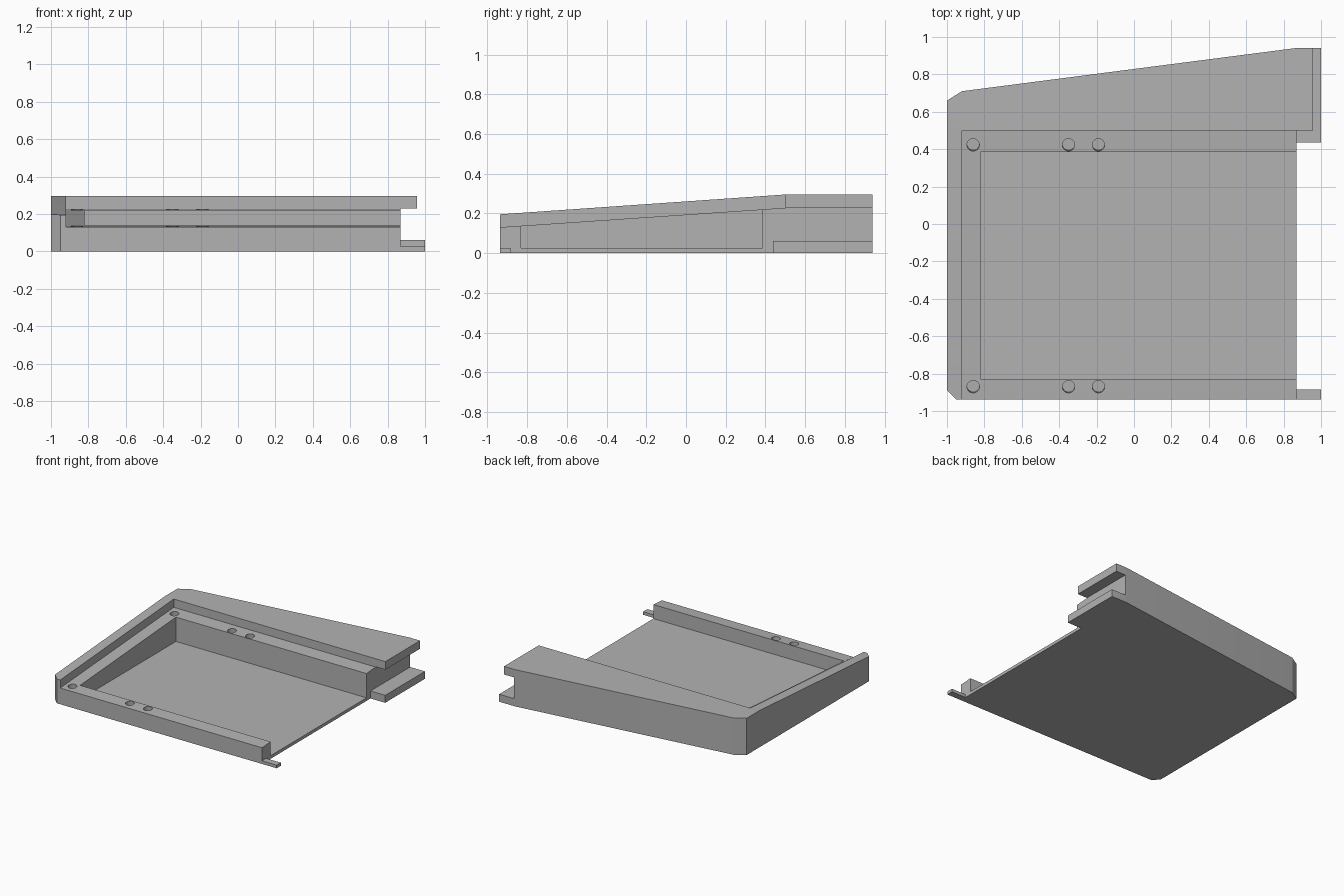
import bpy, bmesh, math
from mathutils import Matrix, Vector

cube = bpy.data.objects.get("Cube")
if cube:
    bpy.data.objects.remove(cube, do_unlink=True)

grey = bpy.data.materials.new("plain grey")
grey.use_nodes = True
GREY = (0.45, 0.45, 0.45, 1)
grey.diffuse_color = GREY
grey.node_tree.nodes["Principled BSDF"].inputs["Base Color"].default_value = GREY


def prism(name, points, offset):
    """Solid made by sweeping a planar outline along a vector."""
    bm = bmesh.new()
    face = bm.faces.new([bm.verts.new(p) for p in points])
    swept = bmesh.ops.extrude_face_region(bm, geom=[face])["geom"]
    verts = [g for g in swept if isinstance(g, bmesh.types.BMVert)]
    bmesh.ops.translate(bm, verts=verts, vec=offset)
    bmesh.ops.recalc_face_normals(bm, faces=bm.faces)
    return finish(name, bm)


def finish(name, bm):
    mesh = bpy.data.meshes.new(name)
    bm.to_mesh(mesh)
    bm.free()
    mesh.materials.append(grey)
    obj = bpy.data.objects.new(name, mesh)
    bpy.context.collection.objects.link(obj)
    return obj


def box(name, x, y, z):
    base = [(x[0], y[0], z[0]), (x[1], y[0], z[0]), (x[1], y[1], z[0]), (x[0], y[1], z[0])]
    return prism(name, base, Vector((0, 0, z[1] - z[0])))


def wedge(name, x0, profile):
    """Side profile of (y, z) points swept to the right-hand limit."""
    return prism(name, [(x0, y, z) for y, z in profile], Vector((1.1 - x0, 0, 0)))


def cut(target, cutter):
    cutter.hide_render = True
    mod = target.modifiers.new("cut", "BOOLEAN")
    mod.operation = "DIFFERENCE"
    mod.solver = "EXACT"
    mod.object = cutter
    bpy.context.view_layer.objects.active = target
    bpy.ops.object.modifier_apply(modifier=mod.name)
    bpy.data.objects.remove(cutter, do_unlink=True)


# Case body from its plan outline, connector tabs included
END = 0.87
outline = [(-1, -0.89), (-0.95, -0.938), (1, -0.938), (1, -0.885), (END, -0.885),
           (END, 0.437), (1, 0.437), (1, 0.94), (0.86, 0.94), (-0.92, 0.71), (-1, 0.66)]
case = prism("case_body", [(x, y, 0) for x, y in outline], Vector((0, 0, 0.295)))

# Sloping top of the rim
cut(case, wedge("top_slope", -1.1, [(-1.1, 0.184), (0.6, 0.302), (-1.1, 0.5)]))

# Recessed sloping ledge, open to the front and the joining end
SLOPE = 0.068


def ledge_z(y):
    return 0.228 + SLOPE * (y - 0.5)


cut(case, wedge("ledge_recess", -0.92, [(-1.1, ledge_z(-1.1)), (0.5, ledge_z(0.5)),
                                        (0.5, 0.5), (-1.1, 0.5)]))

# Deep tray
cut(case, box("tray", (-0.82, 1.1), (-0.83, 0.385), (0.025, 0.5)))

# Joining end: thin front tab, rear lower tab and overhanging top slab
cut(case, box("front_tab_space", (END, 1.1), (-1.1, -0.6), (0.025, 0.5)))
cut(case, box("rear_tab_space", (END, 1.1), (0.3, 0.5), (0.06, 0.5)))
cut(case, box("rear_notch", (END, 1.1), (0.4, 1.1), (0.06, 0.23)))
cut(case, box("slab_end", (0.957, 1.1), (0.4, 1.1), (0.15, 0.5)))

# Blind holes, square to the ledge
for y in (-0.87, 0.423):
    for x in (-0.86, -0.35, -0.19):
        bm = bmesh.new()
        place = Matrix.Translation((x, y, ledge_z(y))) @ Matrix.Rotation(math.atan(SLOPE), 4, "X")
        bmesh.ops.create_cone(bm, cap_ends=True, segments=32, radius1=0.033, radius2=0.033,
                              depth=0.14, matrix=place)
        cut(case, finish("hole", bm))

# Crisp edges with smooth hole walls
bpy.ops.object.select_all(action="DESELECT")
case.select_set(True)
bpy.context.view_layer.objects.active = case
bpy.ops.object.shade_smooth_by_angle(angle=math.radians(20))
